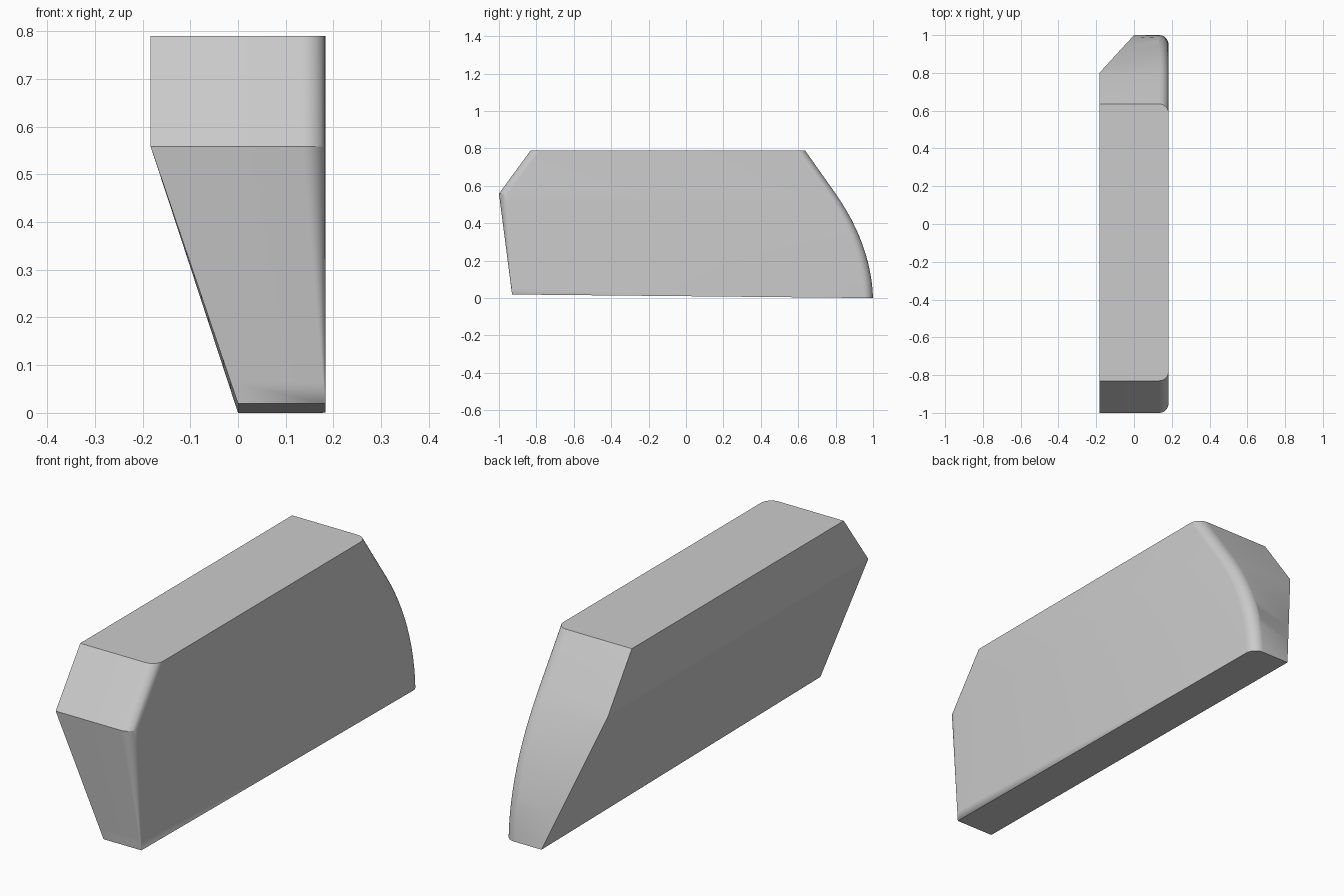
import bpy, bmesh, math

cube = bpy.data.objects.get("Cube")
if cube:
    bpy.data.objects.remove(cube, do_unlink=True)

HALF = 0.183      # half width
TOP, KINK = 0.79, 0.558
RADIUS = 0.05     # rounding of the right-hand upright edges
STEPS, ROWS = 8, 12


def section(z, x_in, front, back, back_in, r_front, r_back):
    """Outline of one level, counter-clockwise seen from above."""
    pts = [(x_in, front)]
    for i in range(STEPS + 1):
        a = math.pi / 2 * i / STEPS
        pts.append((HALF - r_front * (1 - math.sin(a)), front + r_front * (1 - math.cos(a))))
    for i in range(STEPS + 1):
        a = math.pi / 2 * i / STEPS
        pts.append((HALF - r_back * (1 - math.cos(a)), back - r_back * (1 - math.sin(a))))
    pts.append((x_in, back_in))
    # The underside rises slightly towards the front
    lift = 0.01 * max(0, 1 - z / KINK)
    return [(x, y, z + lift * (1 - y)) for x, y in pts]


# Levels from the top down; the lower back is a curve on the outer side
levels = [section(TOP, -HALF, -0.83, 0.636, 0.636, RADIUS, RADIUS)]
for i in range(ROWS + 1):
    t = i / ROWS
    z = (1 - t) ** 2 * KINK + 2 * t * (1 - t) * 0.285
    back = (1 - t) ** 2 * 0.80 + 2 * t * (1 - t) * 0.99 + t * t
    s = 1 - z / KINK
    levels.append(section(z, -HALF * (1 - s), -1 + 0.07 * s, back, 0.80 + 0.2 * s,
                          RADIUS * (1 - s), RADIUS))

# Skin the levels and close both ends
bm = bmesh.new()
rings = [[bm.verts.new(p) for p in level] for level in levels]
for upper, lower in zip(rings, rings[1:]):
    for i in range(len(upper)):
        j = (i + 1) % len(upper)
        bm.faces.new((upper[i], lower[i], lower[j], upper[j]))
bm.faces.new(rings[0])
bm.faces.new(rings[-1][::-1])
bmesh.ops.remove_doubles(bm, verts=bm.verts, dist=0.0001)
bmesh.ops.recalc_face_normals(bm, faces=bm.faces)

mesh = bpy.data.meshes.new("side_cover")
bm.to_mesh(mesh)
bm.free()
cover = bpy.data.objects.new("side_cover", mesh)
bpy.context.collection.objects.link(cover)

# Plain grey
grey = bpy.data.materials.new("light_grey")
grey.use_nodes = True
colour = (0.6, 0.6, 0.6, 1)
grey.diffuse_color = colour
grey.node_tree.nodes["Principled BSDF"].inputs["Base Color"].default_value = colour
mesh.materials.append(grey)

bpy.context.view_layer.objects.active = cover
cover.select_set(True)
bpy.ops.object.shade_smooth_by_angle(angle=math.radians(16))
